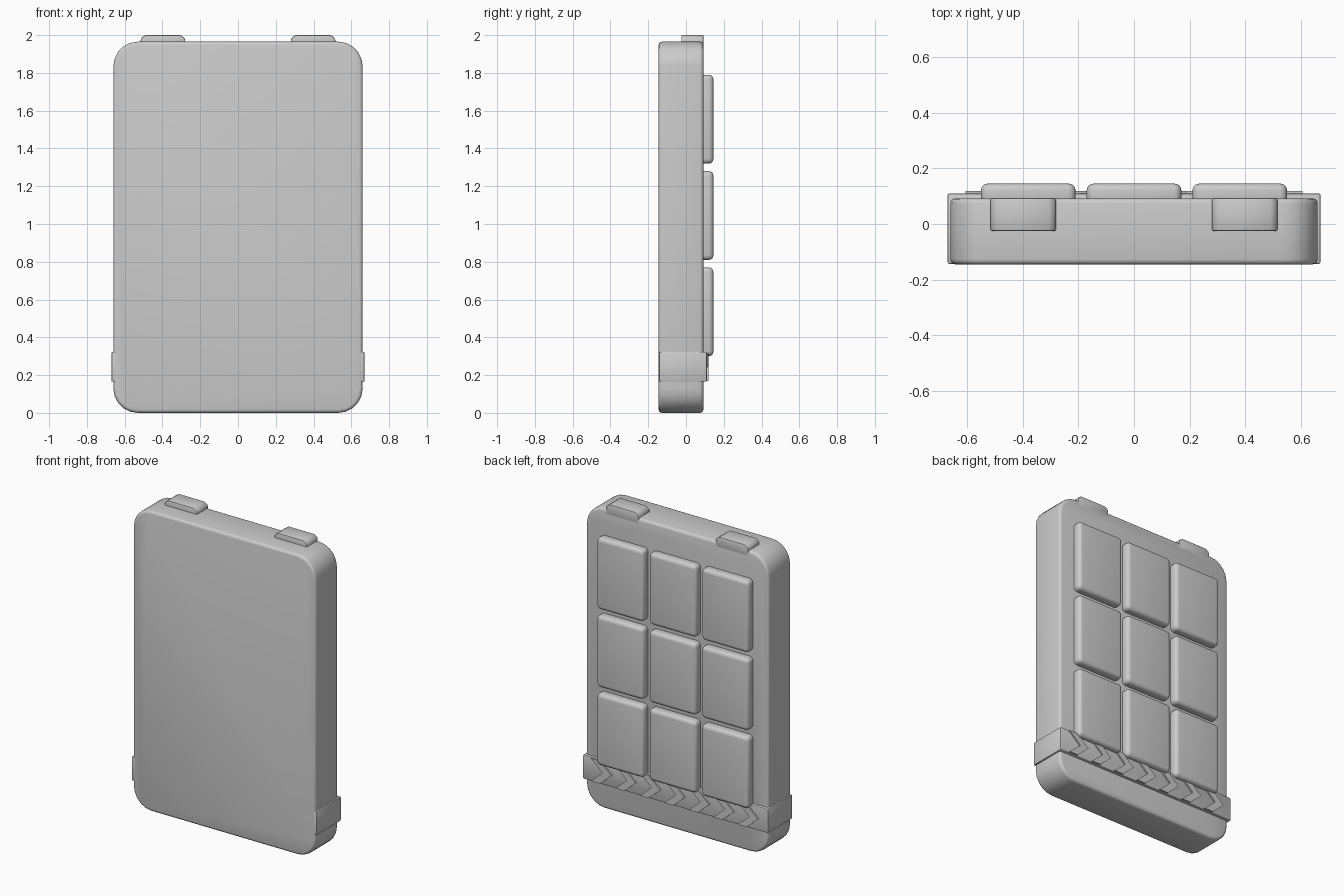
import bpy, bmesh, math

if "Cube" in bpy.data.objects:
    bpy.data.objects.remove(bpy.data.objects["Cube"])


def finish(name, bm):
    bmesh.ops.recalc_face_normals(bm, faces=bm.faces)
    me = bpy.data.meshes.new(name)
    bm.to_mesh(me)
    bm.free()
    ob = bpy.data.objects.new(name, me)
    bpy.context.collection.objects.link(ob)
    bpy.context.view_layer.objects.active = ob
    ob.select_set(True)
    bpy.ops.object.shade_smooth_by_angle(angle=math.radians(35))
    ob.select_set(False)
    return ob


def extrude_profile(name, pts, y0, y1, edge=0.0, segs=3):
    """Extrude an x-z outline along y, rounding its front and back rims."""
    bm = bmesh.new()
    face = bm.faces.new([bm.verts.new((x, y0, z)) for x, z in pts])
    ext = bmesh.ops.extrude_face_region(bm, geom=[face])
    for v in ext["geom"]:
        if isinstance(v, bmesh.types.BMVert):
            v.co.y = y1
    if edge:
        rims = [e for e in bm.edges if abs(e.verts[0].co.y - e.verts[1].co.y) < 1e-6]
        bmesh.ops.bevel(bm, geom=rims, offset=edge, segments=segs, profile=0.5, affect='EDGES')
    return finish(name, bm)


def rounded_rect(x0, x1, z0, z1, r, n):
    pts = []
    for cx, cz, a0 in ((x1 - r, z1 - r, 0), (x0 + r, z1 - r, 90),
                       (x0 + r, z0 + r, 180), (x1 - r, z0 + r, 270)):
        for i in range(n + 1):
            a = math.radians(a0 + 90 * i / n)
            pts.append((cx + r * math.cos(a), cz + r * math.sin(a)))
    return pts


# Main slab
extrude_profile("body", rounded_rect(-0.66, 0.66, 0.0, 1.965, 0.13, 5), -0.145, 0.092, 0.018)

# Two tabs on the top edge
for side, s in (("left", -1), ("right", 1)):
    outline = [(s * x, z) for x, z in
               ((0.28, 1.93), (0.28, 1.975), (0.287, 1.988), (0.305, 2.0),
                (0.49, 2.0), (0.508, 1.988), (0.515, 1.975), (0.515, 1.93))]
    extrude_profile("top_tab_" + side, outline, -0.025, 0.093, 0.006, 2)

# Strap around the lower sides and back
extrude_profile("strap", rounded_rect(-0.67, 0.67, 0.165, 0.323, 0.006, 2), -0.143, 0.11, 0.006, 2)

# Grid of cushioned pads on the back
for row in range(3):
    for col in range(3):
        cx, cz = (col - 1) * 0.38, 0.535 + row * 0.51
        extrude_profile(f"pad_{row}_{col}",
                        rounded_rect(cx - 0.17, cx + 0.17, cz - 0.235, cz + 0.235, 0.025, 3),
                        0.07, 0.145, 0.024, 4)

# Row of raised arrow stripes on the strap
for i in range(7):
    x = 0.605 - i * 0.177
    z0, zm, z1 = 0.17, 0.244, 0.318
    outline = [(x, z1), (x - 0.065, z1), (x - 0.148, zm), (x - 0.065, z0), (x, z0), (x - 0.083, zm)]
    extrude_profile(f"chevron_{i}", outline, 0.10, 0.119)
